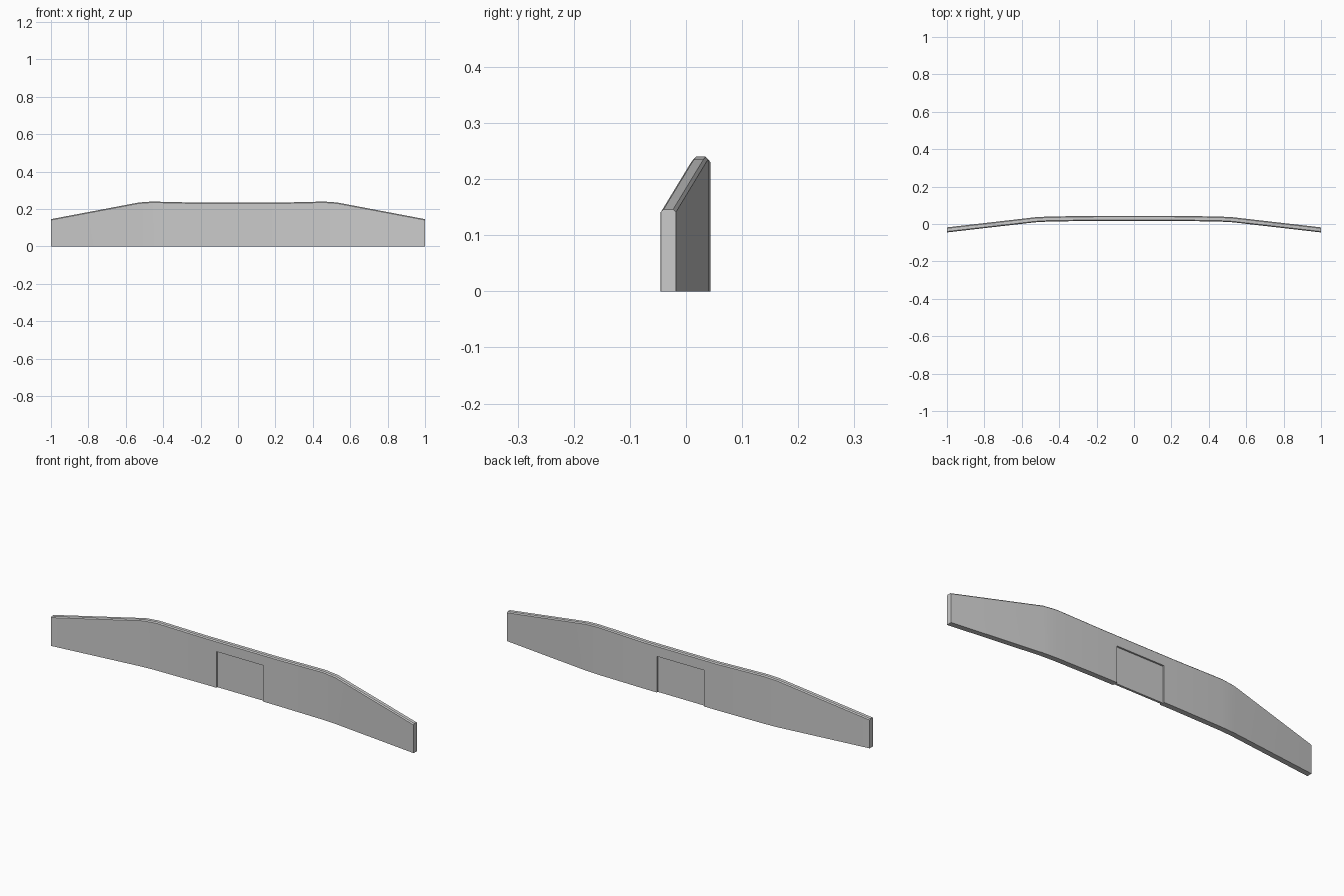
import bpy, bmesh

if "Cube" in bpy.data.objects:
    bpy.data.objects.remove(bpy.data.objects["Cube"])

# Plan and height stations for one half: x, front y, top z
HALF = [(0.2, 0.017, 0.234), (0.46, 0.013, 0.24), (0.53, 0.009, 0.235), (1.0, -0.045, 0.146)]
STATIONS = [(-x, y, z) for x, y, z in reversed(HALF)] + HALF
THICK, CHAMFER = 0.027, 0.005


def section(x, y, z):
    c = CHAMFER
    return [(x, y, 0), (x, y, z - c), (x, y + c, z),
            (x, y + THICK - c, z), (x, y + THICK, z - c), (x, y + THICK, 0)]


def box(name, size, centre):
    bpy.ops.mesh.primitive_cube_add(size=1, location=centre)
    ob = bpy.context.object
    ob.name = name
    ob.scale = size
    bpy.ops.object.transform_apply(location=False, rotation=False, scale=True)
    return ob


# Bowed wall lofted from chamfered cross-sections
bm = bmesh.new()
rings = [[bm.verts.new(p) for p in section(*s)] for s in STATIONS]
for a, b in zip(rings, rings[1:]):
    for i in range(6):
        j = (i + 1) % 6
        bm.faces.new((a[i], a[j], b[j], b[i]))
bm.faces.new(rings[0])
bm.faces.new(rings[-1])
bmesh.ops.recalc_face_normals(bm, faces=bm.faces)
mesh = bpy.data.meshes.new("curved_wall")
bm.to_mesh(mesh)
bm.free()
wall = bpy.data.objects.new("curved_wall", mesh)
bpy.context.collection.objects.link(wall)

# Central opening cut through the wall
cutter = box("opening_cutter", (0.26, 0.2, 0.38), (0, 0.03, -0.01))
cutter.hide_render = True
mod = wall.modifiers.new("opening", "BOOLEAN")
mod.operation = "DIFFERENCE"
mod.solver = "EXACT"
mod.object = cutter
bpy.ops.object.select_all(action="DESELECT")
wall.select_set(True)
bpy.context.view_layer.objects.active = wall
bpy.ops.object.modifier_apply(modifier=mod.name)
bpy.data.objects.remove(cutter)
bpy.ops.object.shade_smooth_by_angle(angle=0.4)

# Thin panel set back from both faces of the opening
box("recessed_panel", (0.26, 0.011, 0.18), (0, 0.0305, 0.09))
